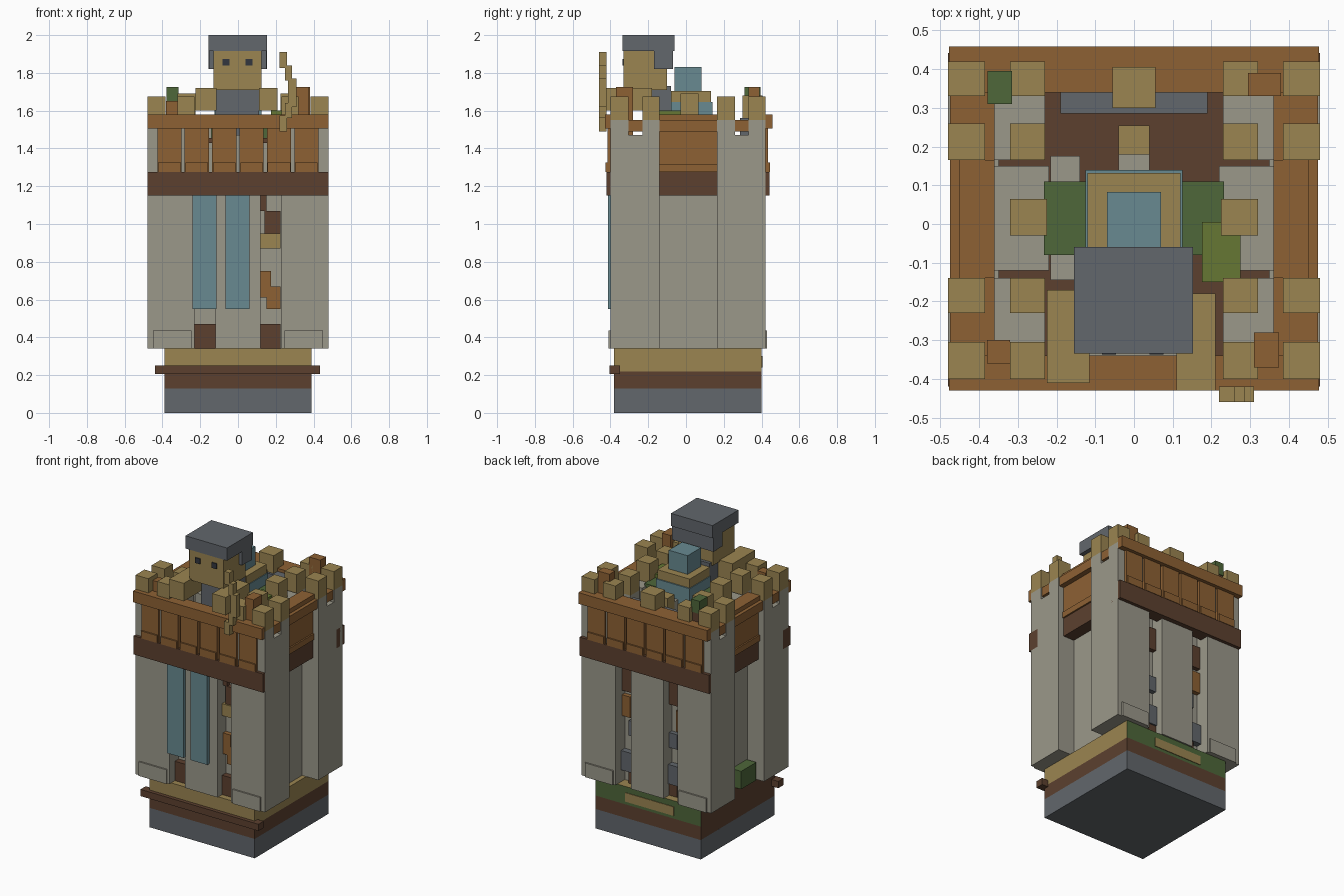
import bpy, bmesh
from mathutils import Vector


def lin(c):
    c /= 255
    return c / 12.92 if c < 0.04045 else ((c + 0.055) / 1.055) ** 2.4


def mat(name, r, g, b):
    m = bpy.data.materials.new(name)
    m.diffuse_color = (lin(r), lin(g), lin(b), 1)
    return m


STONE = mat("pale_stone", 155, 152, 138)
TAN = mat("sandstone", 155, 133, 81)
WOOD = mat("orange_wood", 141, 97, 52)
BROWN = mat("dark_wood", 92, 64, 47)
SLATE = mat("slate", 98, 103, 108)
BLUE = mat("blue_cloth", 104, 138, 145)
GREEN = mat("leaf_green", 78, 103, 58)
OLIVE = mat("bright_leaf", 102, 119, 52)
DARK = mat("eye_dark", 50, 54, 62)


def boxes(name, material, *spans):
    """One object made of boxes, each given as (x0, x1, y0, y1, z0, z1)."""
    bm = bmesh.new()
    for x0, x1, y0, y1, z0, z1 in spans:
        verts = bmesh.ops.create_cube(bm, size=1)["verts"]
        for v in verts:
            v.co = Vector((x1 if v.co.x > 0 else x0,
                           y1 if v.co.y > 0 else y0,
                           z1 if v.co.z > 0 else z0))
    me = bpy.data.meshes.new(name)
    bm.to_mesh(me)
    bm.free()
    me.materials.append(material)
    ob = bpy.data.objects.new(name, me)
    bpy.context.collection.objects.link(ob)
    return ob


def both(x0, x1, *rest):
    """A box and its mirror across x."""
    return [(x0, x1, *rest), (-x1, -x0, *rest)]


# ground block in layers
boxes("ground_rock", SLATE, (-.39, .39, -.38, .40, 0, .13))
boxes("ground_soil", BROWN, (-.39, .39, -.38, .40, .13, .22))
top = boxes("ground_top", TAN, (-.39, .39, -.38, .40, .22, .34))
top.data.materials.append(GREEN)
top.data.materials.append(BROWN)
for p in top.data.polygons:
    if p.normal.y > .5:
        p.material_index = 1
    elif p.normal.x < -.5:
        p.material_index = 2
boxes("sand_patch", TAN, (-.19, .17, .40, .404, .24, .30))
boxes("front_plank", BROWN, (-.44, .435, -.405, -.35, .205, .25))

# tower core and inset middle walls
boxes("core", STONE, (-.36, .36, -.30, .32, .34, 1.44))
boxes("front_center_pillar", STONE, (-.12, .12, -.39, -.28, .34, 1.47))
boxes("back_center_pillar", STONE, (-.12, .12, .30, .41, .34, 1.47))
boxes("roof_floor", BROWN, (-.35, .35, -.34, .34, 1.43, 1.455))

# corner pillars with plinths and battlements
PILLAR_Y = ((-.40, -.14), (.165, .42))
pillars, stems, caps, plinths = [], [], [], []
for y0, y1 in PILLAR_Y:
    pillars += both(.23, .48, y0, y1, .34, 1.47)
    for x0, x1 in ((.23, .32), (.385, .48)):
        for a, b in ((y0, y0 + .095), (y1 - .09, y1)):
            stems += both(x0, x1, a, b, 1.46, 1.55)
            caps += both(x0, x1, a, b, 1.55, 1.675)
plinths += both(.245, .45, -.41, -.38, .34, .435)
plinths += both(.245, .45, .40, .43, .34, .435)
boxes("corner_pillar", STONE, *pillars)
boxes("battlement_stem", STONE, *stems)
boxes("battlement_cap", TAN, *caps)
boxes("plinth", STONE, *plinths)

# blocks seen in the wall slots
boxes("slot_brown", BROWN, (.12, .225, -.34, -.29, .34, .47),
      (.14, .225, -.33, -.29, .95, 1.07), (-.23, -.12, -.34, -.29, .34, .47),
      (.12, .15, -.33, -.29, 1.07, 1.15),
      *both(.12, .23, .31, .35, .95, 1.1), *both(.12, .18, .31, .35, .34, .42))
boxes("slot_orange", WOOD, (.12, .175, -.33, -.29, .61, .75),
      (.15, .225, -.33, -.29, .55, .67), *both(.17, .23, .31, .35, .78, .92))
boxes("slot_tan", TAN, (.12, .225, -.34, -.29, .87, .95))
boxes("slot_slate", SLATE, *both(.12, .23, .31, .36, .42, .55),
      *both(.12, .18, .31, .35, .66, .76))
boxes("banner", BLUE, (-.24, -.115, -.412, -.39, .55, 1.16),
      (-.065, .06, -.412, -.385, .55, 1.16))

# dark beam around the tower
boxes("beam", BROWN, (-.48, .48, -.42, -.34, 1.15, 1.275),
      (-.48, .48, .36, .442, 1.15, 1.275),
      *both(.34, .44, -.14, .165, 1.15, 1.275))

# wooden gallery: top rail, side panels, spaced boards and feet
boxes("gallery_rail", WOOD, (-.478, .478, -.43, -.34, 1.505, 1.58),
      (-.478, .478, .34, .458, 1.505, 1.58),
      *both(.36, .475, -.34, .34, 1.49, 1.55),
      *both(.36, .452, -.14, .165, 1.50, 1.58))
boxes("side_panel", WOOD, *both(.36, .44, -.14, .165, 1.275, 1.51),
      *both(.36, .45, -.14, .165, 1.275, 1.315))
boards, feet = [], []
for i in range(6):
    c = -.363 + i * .145
    for y0, y1, f0, f1 in ((-.415, -.385, -.425, -.385), (.40, .435, .40, .445)):
        boards.append((c - .064, c + .064, y0, y1, 1.275, 1.51))
        feet.append((c - .06, c + .06, f0, f1, 1.275, 1.325))
boxes("gallery_board", WOOD, *boards)
boxes("board_foot", WOOD, *feet)

# roof terrace
boxes("side_step", STONE, *both(.22, .36, -.12, .15, 1.44, 1.56),
      (-.215, -.14, -.145, .175, 1.44, 1.53))
boxes("side_merlon", TAN, *both(.225, .32, -.03, .065, 1.55, 1.69))
boxes("back_merlon", TAN, (-.055, .055, .30, .405, 1.46, 1.68))
boxes("small_merlon", TAN, (-.04, .04, .18, .255, 1.45, 1.60))
boxes("steps", STONE, (-.04, .04, .135, .18, 1.45, 1.55))
boxes("roof_bench", SLATE, (-.19, .19, .285, .34, 1.45, 1.56))
boxes("roof_hedge", GREEN, *both(.10, .232, -.08, .11, 1.45, 1.575))
boxes("roof_bush", OLIVE, (.175, .275, -.15, .005, 1.45, 1.60))
boxes("roof_plinth", BLUE, (-.125, .125, -.08, .14, 1.45, 1.645))
boxes("roof_slab", TAN, (-.12, .12, -.08, .132, 1.645, 1.705))
boxes("roof_crystal", BLUE, (-.07, .07, -.06, .083, 1.705, 1.83))

# pots and side bush
boxes("pot", WOOD, (-.38, -.32, -.36, -.30, 1.47, 1.65),
      (.31, .375, -.37, -.28, 1.47, 1.725), (.295, .38, .33, .39, 1.47, 1.725))
boxes("plant_pot", BROWN, (-.375, -.315, .315, .39, 1.47, 1.64))
boxes("plant", GREEN, (-.378, -.315, .31, .395, 1.64, 1.725))
boxes("side_bush", GREEN, (-.43, -.36, -.13, .03, .34, .46))

# watchman
boxes("watchman_body", SLATE, (-.12, .112, -.22, -.08, 1.45, 1.73))
boxes("watchman_arm", TAN, (-.225, -.115, -.41, -.17, 1.60, 1.72),
      (.11, .21, -.43, -.18, 1.60, 1.72))
boxes("watchman_head", TAN, (-.13, .125, -.33, -.10, 1.71, 1.92))
boxes("watchman_hat", SLATE, (-.155, .153, -.335, -.06, 1.915, 2.0))
boxes("hat_flap", SLATE, (-.155, .153, -.10, -.07, 1.82, 1.92),
      (-.152, -.13, -.17, -.07, 1.82, 1.92), (.125, .15, -.17, -.07, 1.82, 1.92))
boxes("watchman_eye", DARK, (-.082, -.046, -.337, -.33, 1.838, 1.874),
      (.04, .076, -.337, -.33, 1.838, 1.874))

# stepped bow, mirrored about its middle
bow = [(.265, .31, -.46, -.42, 1.62, 1.77)]
for s in (-1, 1):
    for x0, x1, a, b in ((.25, .285, .06, .14), (.22, .26, .125, .21)):
        z = sorted((1.70 + s * a, 1.70 + s * b))
        bow.append((x0, x1, -.46, -.42, *z))
boxes("bow", TAN, *bow)
